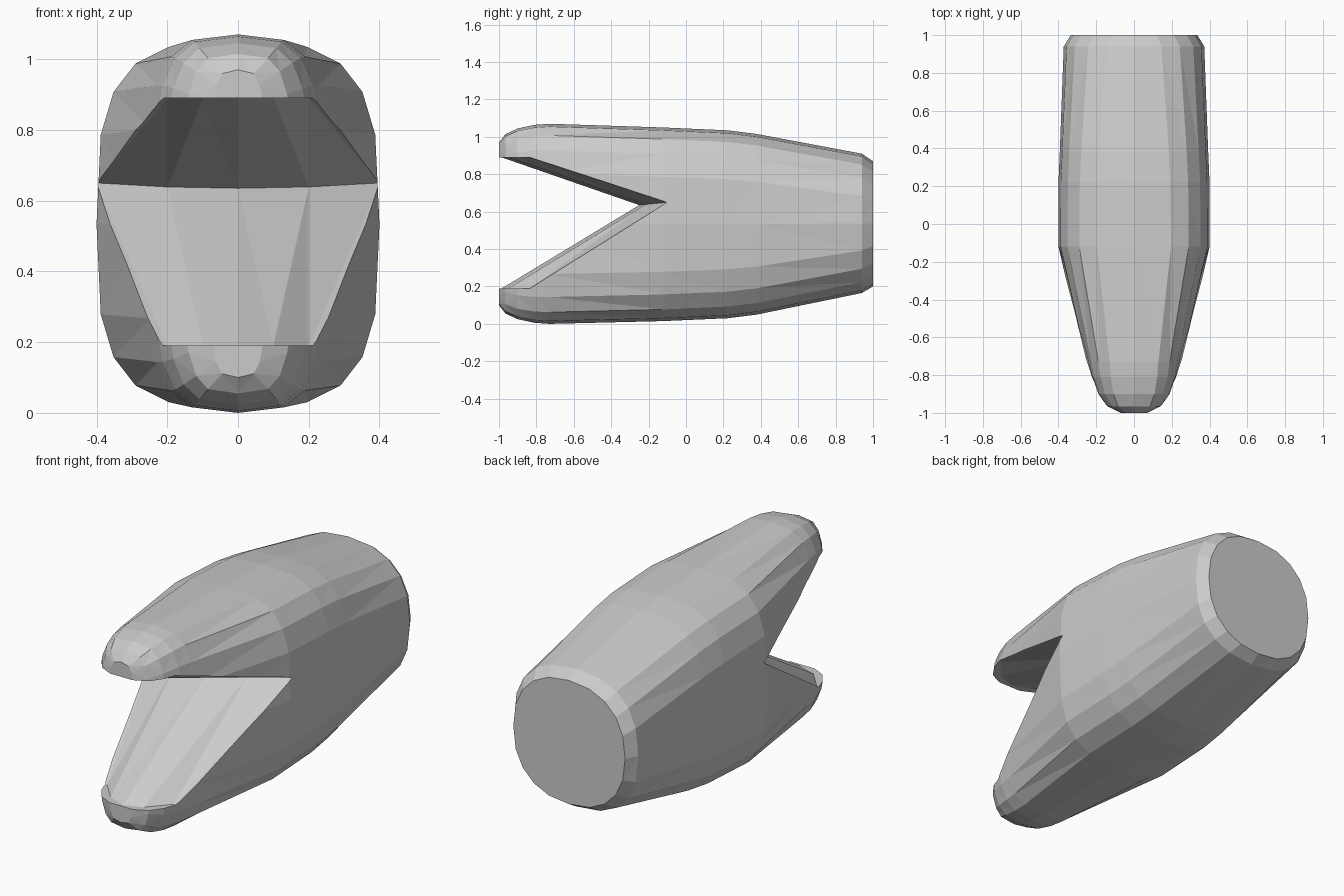
import bpy, bmesh, math

if "Cube" in bpy.data.objects:
    bpy.data.objects.remove(bpy.data.objects["Cube"])


def loft(name, rings):
    """Skin a list of equal-length point rings and cap both ends."""
    bm = bmesh.new()
    vs = [[bm.verts.new(p) for p in ring] for ring in rings]
    n = len(vs[0])
    for a, b in zip(vs, vs[1:]):
        for i in range(n):
            j = (i + 1) % n
            bm.faces.new((a[i], a[j], b[j], b[i]))
    bm.faces.new(vs[0])
    bm.faces.new(vs[-1])
    bmesh.ops.triangulate(bm, faces=[f for f in bm.faces if len(f.verts) == 4])
    bmesh.ops.recalc_face_normals(bm, faces=bm.faces)
    mesh = bpy.data.meshes.new(name)
    bm.to_mesh(mesh)
    bm.free()
    obj = bpy.data.objects.new(name, mesh)
    bpy.context.collection.objects.link(obj)
    return obj


def power(v, e):
    return math.copysign(abs(v) ** e, v) if abs(v) > 1e-6 else 0.0


def section(y, w, bottom, top, squareness, sides=20):
    """Rounded-box cross-section standing at depth y."""
    mid, h = (top + bottom) / 2, (top - bottom) / 2
    e = 2 / squareness
    angles = [2 * math.pi * i / sides for i in range(sides)]
    return [(w * power(math.cos(a), e), y, mid + h * power(math.sin(a), e)) for a in angles]


# Body: y, half width, bottom, top, squareness
body = loft("jaw_body", [section(*s) for s in (
    (-1.00, 0.08, 0.10, 0.97, 4.0),
    (-0.965, 0.155, 0.055, 1.015, 3.9),
    (-0.90, 0.205, 0.025, 1.045, 3.7),
    (-0.81, 0.24, 0.006, 1.064, 3.5),
    (-0.73, 0.258, 0.00, 1.07, 3.4),
    (-0.12, 0.40, 0.015, 1.05, 3.3),
    (0.22, 0.40, 0.03, 1.035, 3.2),
    (0.38, 0.393, 0.05, 1.015, 3.1),
    (0.94, 0.372, 0.165, 0.91, 2.5),
    (1.00, 0.335, 0.20, 0.87, 2.3),
)])

# Mouth wedge: bowed lips in front, bowed hinge line at the back
rings = []
for t in (-1.6, -1, -0.5, 0, 0.5, 1, 1.6):
    bow = min(1, abs(t)) ** 2
    lip, hinge = 0.2 * t, 0.4 * t
    y_lip = -0.985 + 0.15 * bow
    rings.append([
        (lip, -1.3, 0.89),
        (lip, y_lip, 0.89),
        (hinge, -0.25 + 0.15 * bow, 0.635 + 0.015 * bow),
        (lip, y_lip, 0.19),
        (lip, -1.3, 0.19),
    ])
cutter = loft("mouth_cutter", rings)
cutter.hide_render = True

# Cut the mouth open
mod = body.modifiers.new("mouth", 'BOOLEAN')
mod.operation = 'DIFFERENCE'
mod.solver = 'EXACT'
mod.object = cutter
bpy.context.view_layer.objects.active = body
bpy.ops.object.modifier_apply(modifier=mod.name)
bpy.data.objects.remove(cutter)
